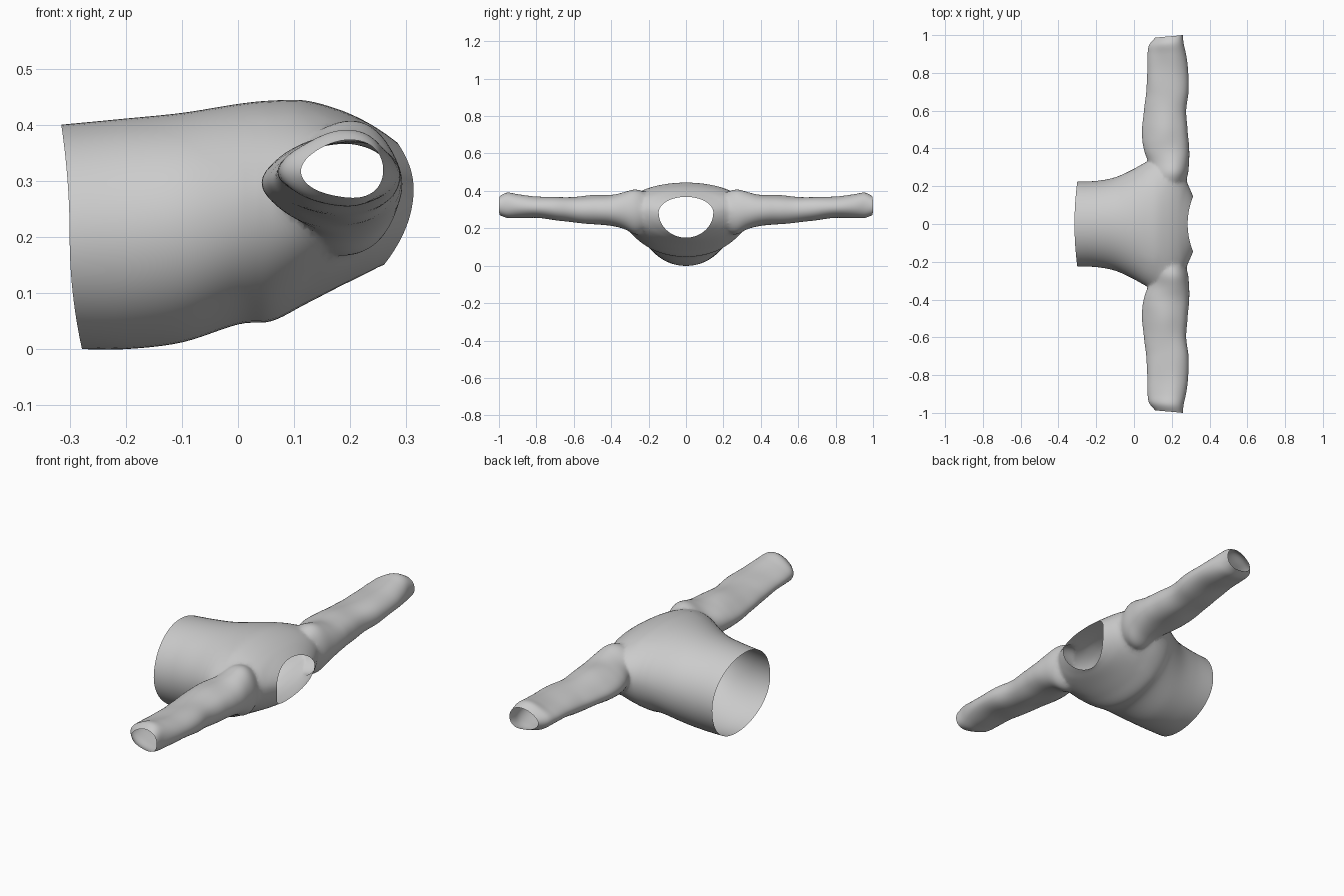
import bpy, bmesh
from math import sin, cos, tau
from mathutils import Vector, noise

if "Cube" in bpy.data.objects:
    bpy.data.objects.remove(bpy.data.objects["Cube"])

SEG, SUB = 72, 6


def spline(rows):
    """Catmull-Rom resampling of the cross-section rows."""
    out = []
    n = len(rows)
    for i in range(n - 1):
        a, b, c, d = (rows[max(0, min(n - 1, i + k))] for k in (-1, 0, 1, 2))
        for s in range(SUB):
            t = s / SUB
            out.append([q + 0.5 * t * (r - p + t * (2*p - 5*q + 4*r - w + t * (3*(q - r) + w - p)))
                        for p, q, r, w in zip(a, b, c, d)])
    out.append(list(rows[-1]))
    return out


def loft(name, rows, ring):
    """Closed tube through the rings; each end is a fan around one centre vertex."""
    bm = bmesh.new()
    rings = [[bm.verts.new(ring(r, tau * k / SEG)) for k in range(SEG)] for r in spline(rows)]
    for A, B in zip(rings, rings[1:]):
        for k in range(SEG):
            j = (k + 1) % SEG
            bm.faces.new((A[k], A[j], B[j], B[k]))
    centres = []
    for R in (rings[0], rings[-1]):
        co = sum((v.co for v in R), Vector()) / SEG
        c = bm.verts.new(co)
        centres.append(co.copy())
        for k in range(SEG):
            bm.faces.new((R[k], R[(k + 1) % SEG], c))
    bmesh.ops.recalc_face_normals(bm, faces=bm.faces)
    me = bpy.data.meshes.new(name)
    bm.to_mesh(me)
    bm.free()
    ob = bpy.data.objects.new(name, me)
    bpy.context.collection.objects.link(ob)
    return ob, centres


def body_ring(r, a):
    xb, xs, xt, w, zb, zm, zt = r
    s = sin(a)
    x = xs + ((xt - xs) if s > 0 else (xb - xs)) * s * s
    z = zm + ((zt - zm) if s > 0 else (zm - zb)) * s
    return Vector((x, w * cos(a), z))


def sleeve_ring(side):
    def ring(r, a):
        y, x0, x1, z0, z1 = r
        c, s = cos(a), sin(a)
        x = (x0 + x1) / 2 + (x1 - x0) / 2 * c
        z = (z0 + z1) / 2 + (z1 - z0) / 2 * s * (1 + 0.18 * c)
        y += 0.09 * (x - x1) * max(0, (y - 0.85) / 0.15)
        fold = 0.008 * noise.noise(Vector((x * 9, y * 6, z * 9)))
        return Vector((x + fold * c, side * y, z + fold * s))
    return ring


# torso: x at bottom / sides / top, half width, z bottom / widest / top
torso = [
    (-.278, -.300, -.315, .225, .000, .200, .400),
    (-.200, -.200, -.210, .228, .000, .208, .410),
    (-.100, -.100, -.100, .247, .012, .225, .421),
    (.000, .000, .000, .292, .044, .255, .437),
    (.060, .060, .060, .328, .050, .275, .443),
    (.120, .130, .120, .350, .080, .290, .443),
    (.180, .200, .180, .335, .111, .300, .427),
    (.225, .255, .225, .275, .133, .300, .407),
    (.250, .290, .258, .200, .146, .290, .387),
    (.260, .313, .284, .146, .150, .285, .368),
]
body, body_ends = loft("sweater", torso, body_ring)

# sleeves: y, x range, z range
arm = [
    (.18, .09, .25, .20, .37),
    (.26, .075, .283, .165, .405),
    (.33, .075, .289, .196, .392),
    (.40, .052, .290, .213, .378),
    (.50, .042, .284, .222, .374),
    (.60, .050, .277, .234, .369),
    (.70, .067, .288, .243, .367),
    (.80, .072, .287, .256, .368),
    (.90, .070, .277, .257, .379),
    (.96, .078, .266, .255, .386),
    (1.0, .112, .262, .268, .368),
]
openings = list(body_ends)
bpy.context.view_layer.objects.active = body
for side in (1, -1):
    sleeve, ends = loft("sleeve_tool", arm, sleeve_ring(side))
    openings.append(ends[1])
    m = body.modifiers.new("join_sleeve", 'BOOLEAN')
    m.operation, m.solver, m.object = 'UNION', 'EXACT', sleeve
    bpy.ops.object.modifier_apply(modifier=m.name)
    bpy.data.objects.remove(sleeve)

# open the hem, neck and cuffs, then soften the armholes
bm = bmesh.new()
bm.from_mesh(body.data)
bmesh.ops.remove_doubles(bm, verts=bm.verts, dist=0.0004)
caps = [v for v in bm.verts if any((v.co - c).length < 0.001 for c in openings)]
bmesh.ops.delete(bm, geom=caps, context='VERTS')
seam = [v for v in bm.verts if .2 < abs(v.co.y) < .42 and v.co.x > .03 and not v.is_boundary]
for _ in range(6):
    bmesh.ops.smooth_vert(bm, verts=seam, factor=0.5, use_axis_x=True, use_axis_y=True, use_axis_z=True)
for f in bm.faces:
    f.smooth = True
bm.to_mesh(body.data)
bm.free()
